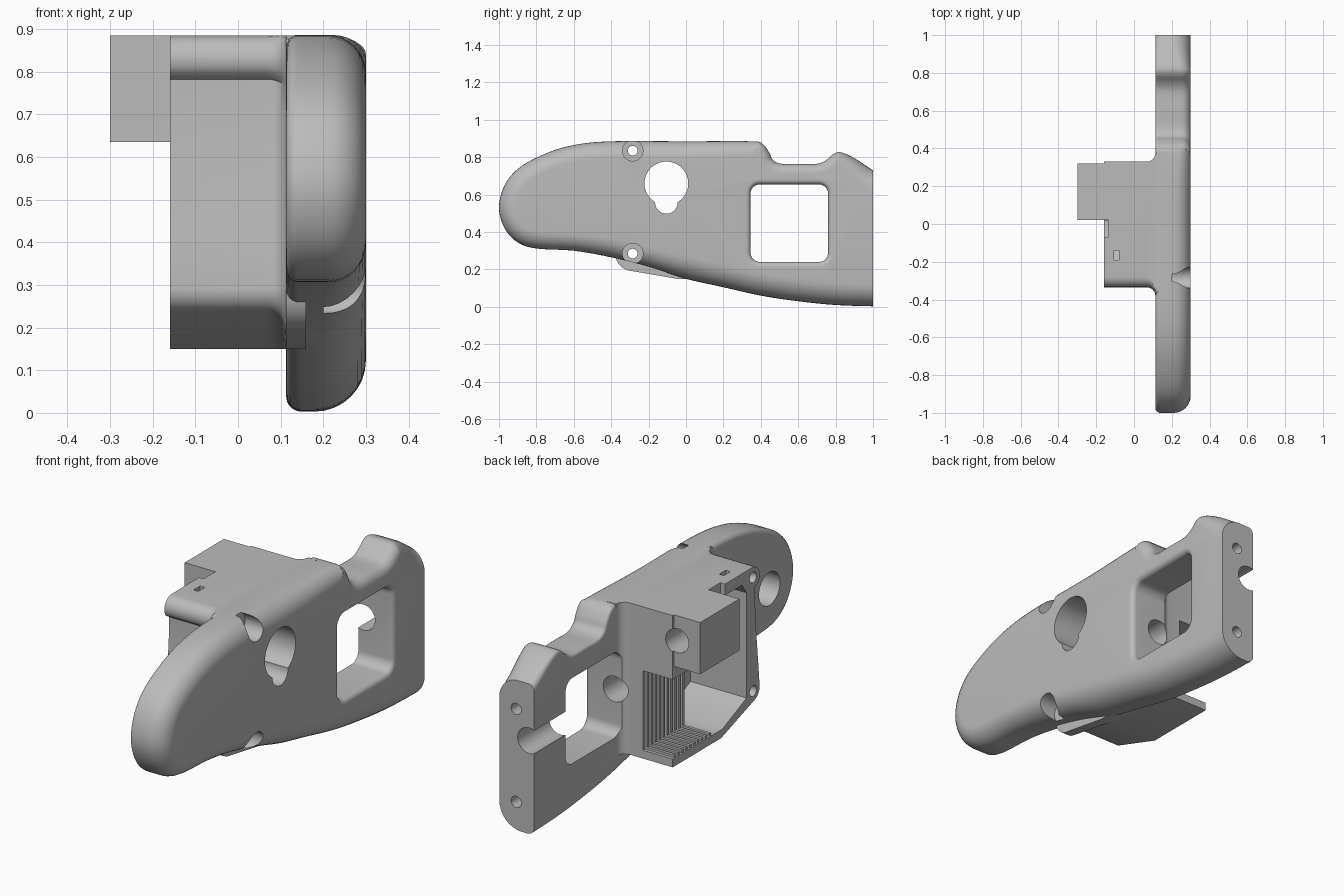
import bpy, bmesh, math
from mathutils import Vector, Matrix

cube = bpy.data.objects.get("Cube")
if cube:
    bpy.data.objects.remove(cube, do_unlink=True)

grey = bpy.data.materials.new("plain grey")
grey.use_nodes = True
GREY = (0.5, 0.5, 0.5, 1)
grey.diffuse_color = GREY
grey.node_tree.nodes["Principled BSDF"].inputs["Base Color"].default_value = GREY


def finish(bm, name):
    bmesh.ops.recalc_face_normals(bm, faces=bm.faces[:])
    mesh = bpy.data.meshes.new(name)
    bm.to_mesh(mesh)
    bm.free()
    mesh.materials.append(grey)
    ob = bpy.data.objects.new(name, mesh)
    bpy.context.scene.collection.objects.link(ob)
    return ob


def add_box(bm, x0, x1, y0, y1, z0, z1):
    size = Matrix.Diagonal((x1 - x0, y1 - y0, z1 - z0, 1))
    mid = Matrix.Translation(((x0 + x1) / 2, (y0 + y1) / 2, (z0 + z1) / 2))
    bmesh.ops.create_cube(bm, size=1, matrix=mid @ size)


def box(name, *limits):
    bm = bmesh.new()
    add_box(bm, *limits)
    return finish(bm, name)


def cylinder(name, axis, centre, start, end, r):
    """Cylinder along x (centre is y, z) or along y (centre is x, z)."""
    bm = bmesh.new()
    m = (start + end) / 2
    a, b = centre
    if axis == "x":
        mat = Matrix.Translation((m, a, b)) @ Matrix.Rotation(math.pi / 2, 4, "Y")
    else:
        mat = Matrix.Translation((a, m, b)) @ Matrix.Rotation(math.pi / 2, 4, "X")
    bmesh.ops.create_cone(bm, cap_ends=True, segments=40, radius1=r, radius2=r,
                          depth=end - start, matrix=mat)
    return finish(bm, name)


def arc(y, z, r, a0, a1, n=8):
    angles = [math.radians(a0 + (a1 - a0) * i / n) for i in range(n + 1)]
    return [(y + r * math.cos(a), z + r * math.sin(a), 1) for a in angles]


def smooth_loop(ctrl, n=5):
    """Closed Catmull-Rom curve through the control points."""
    v = [Vector(c) for c in ctrl]
    out = []
    for i in range(len(v)):
        a, b, c, d = (v[(i + k) % len(v)] for k in (-1, 0, 1, 2))
        for s in range(n):
            t = s / n
            out.append(tuple(0.5 * (2 * b + (c - a) * t + (2 * a - 5 * b + 4 * c - d) * t * t
                                    + (3 * b - a - 3 * c + d) * t ** 3)))
    return out


def prism(pts, rings, zlimits=(-9, 9)):
    """Loft a clockwise (y, z, weight) outline along x; rings are (x, dx, inset)."""
    n = len(pts)
    inward = []
    for i in range(n):
        p, q, r = (Vector(pts[(i + k) % n][:2]) for k in (-1, 0, 1))
        e, f = (q - p).normalized(), (r - q).normalized()
        m, k = Vector((e.y, -e.x)), Vector((f.y, -f.x))
        inward.append((m + k) / max(0.4, 1 + m.dot(k)))
    bm = bmesh.new()
    loops = []
    for x, dx, inset in rings:
        loops.append([bm.verts.new((
            x + dx * w, y + d.x * inset * w,
            min(zlimits[1], max(zlimits[0], z + d.y * inset * w))))
            for (y, z, w), d in zip(pts, inward)])
    for lo, hi in zip(loops, loops[1:]):
        for i in range(n):
            j = (i + 1) % n
            bm.faces.new((lo[i], lo[j], hi[j], hi[i]))
    bm.faces.new(loops[0])
    bm.faces.new(loops[-1])
    return bm


def combine(target, tool, mode):
    mod = target.modifiers.new("join", "BOOLEAN")
    mod.operation, mod.object, mod.solver = mode, tool, "EXACT"
    bpy.context.view_layer.objects.active = target
    bpy.ops.object.modifier_apply(modifier=mod.name)
    bpy.data.objects.remove(tool, do_unlink=True)


# Long side plate: y, z and edge rounding radius
side = [(-1, .53, .09), (-.97, .65, .09), (-.89, .745, .09), (-.75, .82, .09),
        (-.6, .865, .09), (-.4, .885, .09), (0, .885, .09), (.35, .885, .07),
        (.41, .87, .05), (.445, .825, .05), (.465, .785, .05), (.51, .765, .05),
        (.6, .765, .05), (.7, .765, .05), (.75, .785, .05), (.79, .818, .05),
        (.83, .826, .06), (.9, .795, .08), (1, .73, .1), (1.15, .64, .1),
        (1.15, 0, .12), (1, .003, .12), (.8, .01, .12), (.6, .03, .12),
        (.4, .06, .12), (.2, .105, .12), (0, .15, .12), (-.2, .215, .1),
        (-.4, .265, .1), (-.6, .3, .09), (-.8, .312, .09), (-.9, .345, .09),
        (-.97, .42, .09)]
STEPS = [math.pi / 2 * i / 8 for i in range(9)]
rings = [(.113, .3 * (1 - math.cos(t)), .3 * (1 - math.sin(t))) for t in STEPS]
rings += [(.3, math.sin(t) - 1, 1 - math.cos(t)) for t in STEPS]
bm = prism(smooth_loop(side), rings)
cut = bmesh.ops.bisect_plane(bm, geom=bm.verts[:] + bm.edges[:] + bm.faces[:],
                             plane_co=(0, 1, 0), plane_no=(0, 1, 0), clear_outer=True)
bmesh.ops.holes_fill(bm, edges=[e for e in cut["geom_cut"] if isinstance(e, bmesh.types.BMEdge)])
body = finish(bm, "side_plate_housing")

# Housing box with a filleted foot on the plate
shell = [(.33, .885, 1), (.33, .15, 1), (-.04, .15, 1)]
shell += arc(-.28, .29, .055, 252, 180)
shell += [(-.325, .4, 1), (-.31, .55, 1), (-.3, .7, 1), (-.3, .782, 1)]
shell += arc(-.28, .83, .055, 215, 90)
flare = [(.113 - .045 * (1 - math.sin(t)), 0, -.045 * (1 - math.cos(t))) for t in STEPS]
bm = prism(shell, [(-.16, 0, 0)] + flare + [(.16, 0, -.045)], (.15, .885))
combine(body, finish(bm, "housing"), "UNION")

# Square block on the open side
combine(body, box("block", -.3, -.1, .02, .32, .635, .885), "UNION")

# Main cavity and ribbed pocket
cavity = [(-.235, .78, 1), (-.2, .83, 1), (.016, .83, 1), (.016, .19, 1),
          (-.05, .19, 1), (-.235, .27, 1)]
cuts = [finish(prism(cavity, [(-.2, 0, 0), (.14, 0, 0)]), "cavity"),
        box("pocket", -.2, 0, .01, .4, .19, .575)]

# Rectangular window with a softened outer rim
window = []
for y, z, a in ((.71, .605, 90), (.71, .29, 0), (.395, .29, -90), (.395, .605, -180)):
    window += arc(y, z, .05, a, a - 90)
rim = [(.3 - .025 * (1 - math.sin(t)), 0, -.025 * (1 - math.cos(t))) for t in STEPS]
cuts.append(finish(prism(window, [(0, 0, 0)] + rim + [(.4, 0, -.025)]), "window"))

# Keyhole, round recess, and screw holes with sunken heads
cuts += [cylinder("keyhole", "x", (-.105, .66), -.2, .4, .117),
         cylinder("keyhole_foot", "x", (-.105, .558), -.2, .4, .06),
         cylinder("nose_recess", "x", (-.8, .51), 0, .21, .08)]
for z in (.835, .285):
    cuts += [cylinder("screw_hole", "x", (-.285, z), -.3, .4, .026),
             cylinder("screw_head", "x", (-.285, z), .2, .4, .055)]

# Lengthwise channel, rear screw holes, block hole
cuts += [cylinder("channel", "y", (.14, .455), .1, 1.1, .062),
         cylinder("block_hole", "y", (-.18, .765), .1, .5, .058)]
cuts += [cylinder("rear_hole", "y", (.21, z), .82, 1.1, .027) for z in (.59, .14)]

# Notch and slot in the roof
cuts += [box("notch", -.2, -.135, -.07, .02, .8, 1),
         box("slot", -.105, -.08, -.19, -.14, .8, 1)]

for tool in cuts:
    combine(body, tool, "DIFFERENCE")

# Fine ribs on the pocket wall and floor
bm = bmesh.new()
for i in range(10):
    y = .03 + i * .03
    add_box(bm, -.012, .01, y, y + .014, .18, .575)
    add_box(bm, -.155, .01, y, y + .014, .18, .202)
finish(bm, "pocket_ribs")

bpy.ops.object.select_all(action="DESELECT")
body.select_set(True)
bpy.context.view_layer.objects.active = body
bpy.ops.object.shade_smooth_by_angle(angle=math.radians(30))
